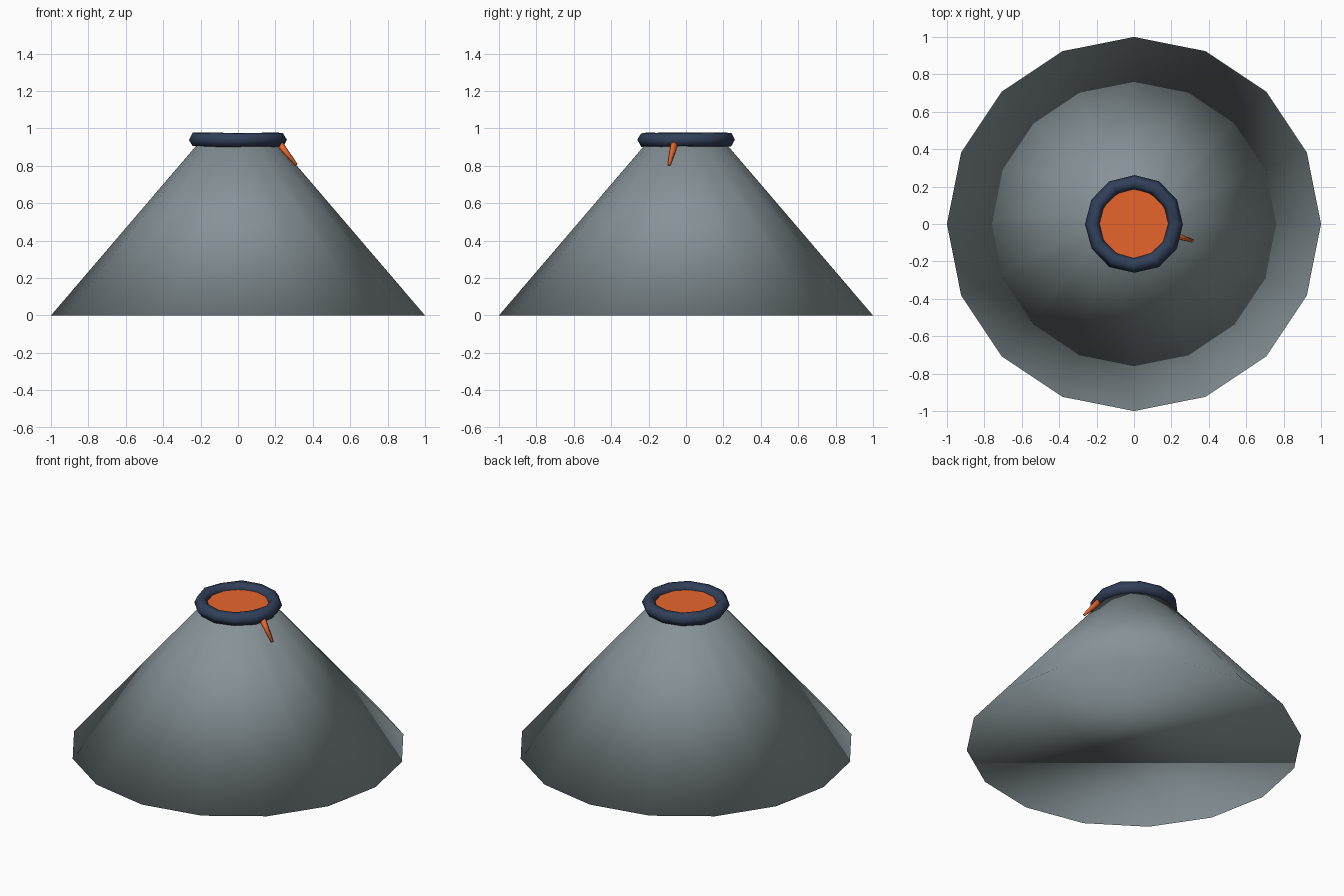
import bpy, math, random
from mathutils import Vector

if "Cube" in bpy.data.objects:
    bpy.data.objects.remove(bpy.data.objects["Cube"])

random.seed(4)


def finish(name, color=None, smooth=True):
    ob = bpy.context.object
    ob.name = name
    if smooth:
        bpy.ops.object.shade_smooth()
    if color:
        mat = bpy.data.materials.new(name + "_colour")
        mat.diffuse_color = (*color, 1)
        mat.use_nodes = True
        mat.node_tree.nodes["Principled BSDF"].inputs["Base Color"].default_value = mat.diffuse_color
        ob.data.materials.append(mat)
    return ob


def turn_to_axis(ob, angle=0.0):
    """Put a vertex on the x axis, so sides line up with the grid."""
    v = ob.data.vertices[0].co
    spin = angle - math.atan2(v.y, v.x)
    ob.rotation_euler.z = spin


GREY = (0.24, 0.29, 0.31)
NAVY = (0.03, 0.05, 0.10)
LAVA = (0.80, 0.13, 0.025)

# mountain: 16-sided truncated cone with closed base, smooth across its edges
bpy.ops.mesh.primitive_cone_add(vertices=16, radius1=1.0, radius2=0.2,
                                depth=0.935, location=(0, 0, 0.4675))
mountain = finish("mountain", GREY)
turn_to_axis(mountain)

# crater rim: chunky, slightly uneven low-poly ring
bpy.ops.mesh.primitive_torus_add(major_segments=12, minor_segments=6,
                                 major_radius=0.222, minor_radius=0.041,
                                 location=(0, 0, 0.94))
rim = finish("crater_rim", NAVY)
for v in rim.data.vertices:
    v.co += Vector([random.uniform(-0.003, 0.003) for _ in range(3)])

# lava pool filling the crater
bpy.ops.mesh.primitive_cylinder_add(vertices=16, radius=0.185, depth=0.02,
                                    location=(0, 0, 0.935))
turn_to_axis(finish("lava_pool", LAVA, smooth=False))

# lava trickle running down the slope, tapered towards its lower end
start, end = Vector((0.2, -0.055, 0.945)), Vector((0.312, -0.09, 0.805))
run = end - start
bpy.ops.mesh.primitive_cone_add(vertices=6, radius1=0.023, radius2=0.008,
                                depth=run.length, location=(start + end) / 2,
                                rotation=run.to_track_quat('Z', 'Y').to_euler())
finish("lava_trickle", LAVA)
